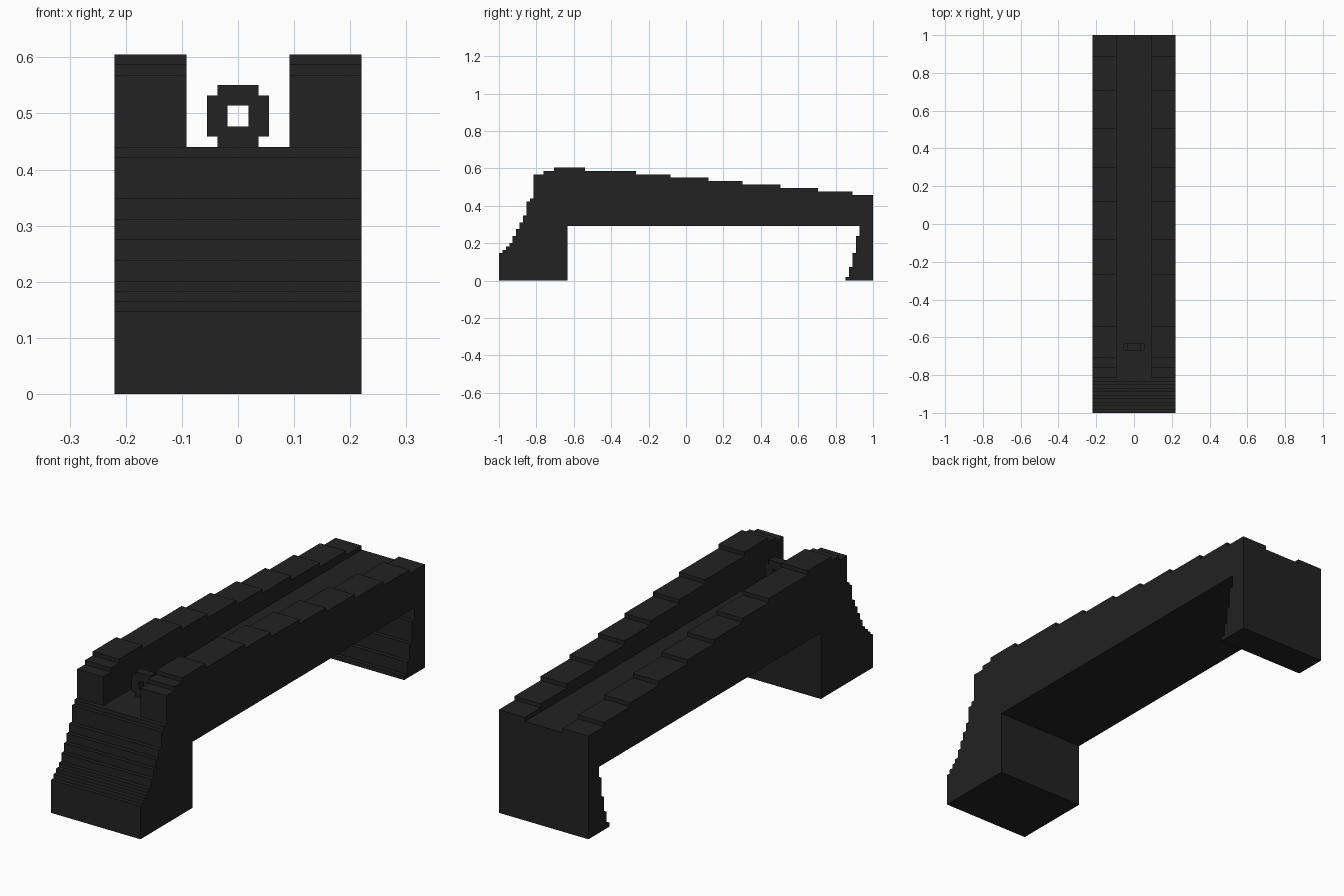
import bpy
import bmesh
from mathutils import Vector

# Everything sits on a block grid: 109 blocks long makes 2 units
BLOCK = 2 / 109
LENGTH, HALF_WIDTH, GROOVE = 109, 12, 5
FLOOR, ARCH = 24, 16

default = bpy.data.objects.get("Cube")
if default:
    bpy.data.objects.remove(default, do_unlink=True)

charcoal = bpy.data.materials.new("charcoal")
charcoal.use_nodes = True
shade = (0.016, 0.016, 0.016, 1)
charcoal.diffuse_color = shade
charcoal.node_tree.nodes["Principled BSDF"].inputs["Base Color"].default_value = shade


def stairs(treads, end):
    """Turn (start, height) treads into a stepped outline."""
    starts = [t[0] for t in treads] + [end]
    points = []
    for (start, height), stop in zip(treads, starts[1:]):
        points += [(start, height), (stop, height)]
    return points


def extrude(name, corners, depth, mirror=False):
    """Sweep a block-grid outline by depth; optionally mirror it across x = 0."""
    bm = bmesh.new()
    face = bm.faces.new([bm.verts.new(c) for c in corners])
    swept = bmesh.ops.extrude_face_region(bm, geom=[face])
    moved = [g for g in swept["geom"] if isinstance(g, bmesh.types.BMVert)]
    bmesh.ops.translate(bm, verts=moved, vec=depth)
    # Open the seam so mirrored halves join cleanly
    seam = [f for f in bm.faces if all(abs(v.co.x) < 0.01 for v in f.verts)]
    if mirror and seam:
        bmesh.ops.delete(bm, geom=seam, context='FACES')
    bmesh.ops.recalc_face_normals(bm, faces=bm.faces)
    for v in bm.verts:
        v.co = Vector((v.co.x, v.co.y - LENGTH / 2, v.co.z)) * BLOCK
    mesh = bpy.data.meshes.new(name)
    bm.to_mesh(mesh)
    bm.free()
    mesh.materials.append(charcoal)
    obj = bpy.data.objects.new(name, mesh)
    bpy.context.collection.objects.link(obj)
    if mirror:
        obj.modifiers.new("mirror", 'MIRROR').merge_threshold = 0.0001
    return obj


# Body: stepped front slope, flat deck, rear foot with stepped inner side, arch
slope_heights = [8, 9, 10, 11, 13, 15, 17, 19, 23, FLOOR]
outline = stairs(list(enumerate(slope_heights)), LENGTH)
outline += [(LENGTH, 0), (101, 0)]
for i, height in enumerate([1, 4, 8, 13]):
    outline += [(101 + i, height), (102 + i, height)]
outline += [(105, ARCH), (20, ARCH), (20, 0), (0, 0)]
extrude("body", [(-HALF_WIDTH, y, z) for y, z in outline], (2 * HALF_WIDTH, 0, 0))

# Side rails: rise in two steps, then descend toward the back
rail_starts = [10, 13, 16, 25, 40, 50, 61, 71, 82, 93, 103]
rail_heights = [31, 32] + list(range(33, 24, -1))
outline = stairs(list(zip(rail_starts, rail_heights)), LENGTH)
outline += [(LENGTH, FLOOR), (10, FLOOR)]
extrude("side_rails", [(GROOVE, y, z) for y, z in outline],
        (HALF_WIDTH - GROOVE, 0, 0), mirror=True)

# Sight ring: half outline with a square hole, standing in the groove
half_ring = [(0, 0), (2, 0), (2, 1), (3, 1), (3, 5), (2, 5),
             (2, 6), (0, 6), (0, 4), (1, 4), (1, 2), (0, 2)]
extrude("sight_ring", [(x, 18, FLOOR + z) for x, z in half_ring],
        (0, 2, 0), mirror=True)
